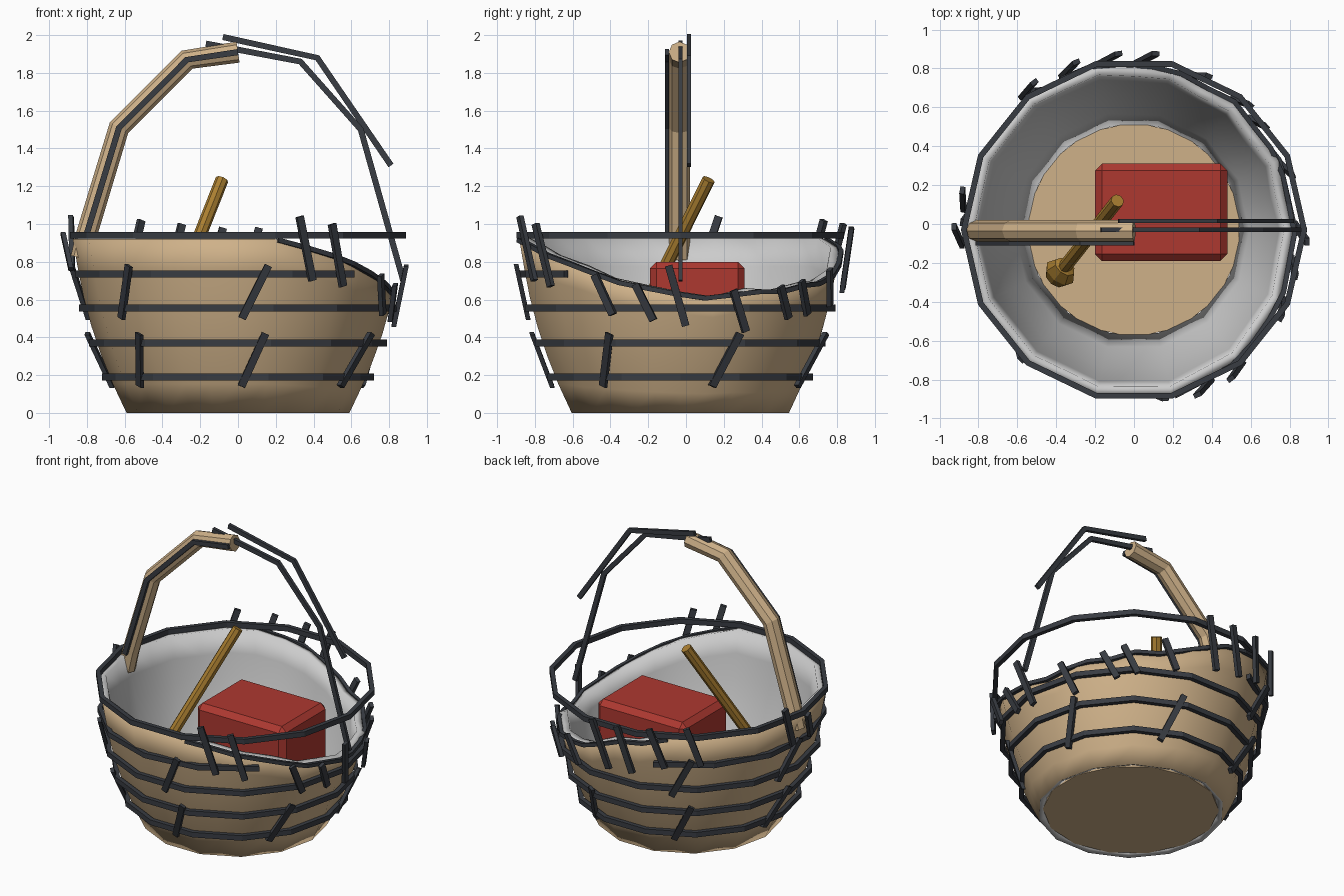
import bpy, bmesh
from math import sin, cos, radians, degrees, pi, tau
from mathutils import Vector

if "Cube" in bpy.data.objects:
    bpy.data.objects.remove(bpy.data.objects["Cube"])

CX, CY, N = 0.0, -0.03, 14

def material(name, rgb):
    m = bpy.data.materials.new(name)
    m.diffuse_color = (*rgb, 1)
    m.use_nodes = True
    m.node_tree.nodes["Principled BSDF"].inputs["Base Color"].default_value = m.diffuse_color
    return m

TAN = material("tan", (0.62, 0.44, 0.25))
GREY = material("grey", (0.55, 0.55, 0.53))
DARK = material("dark", (0.04, 0.045, 0.055))
RED = material("red", (0.42, 0.04, 0.03))
OCHRE = material("ochre", (0.40, 0.21, 0.03))

def lerp_table(table, v):
    for (a, p), (b, q) in zip(table, table[1:]):
        if v <= b:
            return p + (q - p) * max(0, (v - a) / (b - a))
    return table[-1][1]

PROFILE = [(0, .59), (.2, .685), (.4, .76), (.6, .815), (.75, .845), (.92, .875)]
BREAK = [(-75, .92), (-50, .82), (-38, .77), (-25, .70), (0, .63), (13, .605), (26, .65), (39, .64),
         (52, .68), (65, .69), (80, .76), (92, .85), (103, .87), (116, .92)]

def rim_height(deg):
    deg = (deg + 180) % 360 - 180
    return lerp_table(BREAK, deg)

def on_wall(deg, z, off=0.0):
    """Point on the 14-sided wall at an angle and height."""
    s = 360 / N
    local = radians((deg % s) - s / 2)
    r = (lerp_table(PROFILE, z) + off) * cos(pi / N) / cos(local)
    return Vector((CX + r * cos(radians(deg)), CY + r * sin(radians(deg)), z))

def make(name, bm, *mats):
    bmesh.ops.recalc_face_normals(bm, faces=bm.faces)
    me = bpy.data.meshes.new(name)
    bm.to_mesh(me)
    bm.free()
    ob = bpy.data.objects.new(name, me)
    bpy.context.collection.objects.link(ob)
    for m in mats:
        me.materials.append(m)
    return ob

def ribbon(name, pts, outs, w, d, mat=DARK, closed=False):
    """Flat strip: width w across the path, depth d along the outward direction."""
    bm = bmesh.new()
    rings, n = [], len(pts)
    for i, p in enumerate(pts):
        a = pts[(i - 1) % n] if closed or i else p
        b = pts[(i + 1) % n] if closed or i < n - 1 else p
        o = outs[i].normalized()
        side = (b - a).cross(o).normalized()
        rings.append([bm.verts.new(p + side * w / 2 * u + o * d / 2 * v)
                      for u, v in ((-1, -1), (1, -1), (1, 1), (-1, 1))])
    for i in range(n if closed else n - 1):
        r, s = rings[i], rings[(i + 1) % n]
        for k in range(4):
            bm.faces.new((r[k], r[(k + 1) % 4], s[(k + 1) % 4], s[k]))
    if not closed:
        bm.faces.new(rings[0])
        bm.faces.new(rings[-1])
    return make(name, bm, mat)

def radial(deg):
    return Vector((cos(radians(deg)), sin(radians(deg)), 0))

# Basket wall with broken rim
bm = bmesh.new()
COLS, ROWS = N * 2, 6
cols = []
for i in range(COLS):
    deg = 360 * i / COLS
    h = rim_height(deg)
    cols.append([bm.verts.new(on_wall(deg, h * j / ROWS)) for j in range(ROWS + 1)])
for i in range(COLS):
    a, b = cols[i], cols[(i + 1) % COLS]
    for j in range(ROWS):
        bm.faces.new((a[j], b[j], b[j + 1], a[j + 1]))
wall = make("basket_wall", bm, TAN, GREY)
if wall.data.polygons[0].normal.dot(wall.data.polygons[0].center) < 0:
    wall.data.flip_normals()
sol = wall.modifiers.new("thickness", 'SOLIDIFY')
sol.thickness, sol.offset = 0.05, -1
sol.material_offset = sol.material_offset_rim = 1
bpy.context.view_layer.objects.active = wall
wall.select_set(True)
bpy.ops.object.shade_smooth_by_angle(angle=radians(30))
wall.select_set(False)

# Basket floor
bm = bmesh.new()
bmesh.ops.create_cone(bm, cap_ends=True, segments=N, radius1=.555, radius2=.555, depth=.03)
bmesh.ops.translate(bm, verts=bm.verts, vec=(CX, CY, .025))
make("basket_floor", bm, TAN)

# Woven hoops
def hoop(name, z, off, start=0, end=360):
    closed = end - start == 360
    n = round((end - start) / (360 / N))
    degs = [start + (end - start) * i / n for i in range(n if closed else n + 1)]
    ribbon(name, [on_wall(a, z, off) for a in degs], [radial(a) for a in degs], .035, .03, closed=closed)

for i, z in enumerate((.19, .37, .555)):
    hoop(f"hoop_{i}", z, .025)
hoop("hoop_partial", .735, .03, 110, 315)
hoop("rim_hoop", .94, .0)

# Dark edging along the break
degs = [-76 + 192 * i / 18 for i in range(19)]
ribbon("broken_edge", [on_wall(a, rim_height(a) - .005, .01) for a in degs],
       [radial(a) for a in degs], .025, .025)

# Slanted weave slats
def slat(name, top, zt, bot, zb, off):
    pts = [on_wall(top, zt, off), on_wall(bot, zb, off)]
    ribbon(name, pts, [radial((top + bot) / 2)] * 2, .04, .025)

for k in range(7):
    a = -84 + k * 360 / 7
    slat(f"lower_slat_{k}", a + 4.5, .42, a - 4.5, .14, .04)
for k in (0, 4, 5, 6):
    a = -84 + k * 360 / 7
    slat(f"upper_slat_{k}", a + 4.5, .78, a - 4.5, .50, .04)

# Loose slats around the rim
LOOSE = [(-66, 1.04, .70), (-54, 1.0, .67), (-28, .73, .52), (-13, .68, .49), (-1, .78, .46),
         (22, .65, .43), (41, .67, .50), (50, .70, .52), (67, .76, .57), (86, .98, .64),
         (98, .98, .66), (112, 1.0, .72), (127, 1.02, .75), (170, 1.04, .76), (182, .95, .76)]
for i, (a, zt, zb) in enumerate(LOOSE):
    slat(f"loose_slat_{i}", a - 3, zt, a + 3, zb, .055)

# Broken half handle
path = [(-.83, .82), (-.80, .95), (-.63, 1.51), (-.27, 1.87), (0, 1.91)]
bm = bmesh.new()
rings = []
for i, (x, z) in enumerate(path):
    a, b = path[max(i - 1, 0)], path[min(i + 1, len(path) - 1)]
    t = Vector((b[0] - a[0], 0, b[1] - a[1])).normalized()
    nrm = Vector((-t.z, 0, t.x))
    rings.append([bm.verts.new(Vector((x, -.035, z)) + .056 * (nrm * cos(tau * k / 8) + Vector((0, 1, 0)) * sin(tau * k / 8)))
                  for k in range(8)])
for r, s in zip(rings, rings[1:]):
    for k in range(8):
        bm.faces.new((r[k], r[(k + 1) % 8], s[(k + 1) % 8], s[k]))
bm.faces.new(rings[0])
bm.faces.new(rings[-1])
make("handle", bm, TAN)

# Strips along the handle and across its missing half
def arch_strip(name, y, pts):
    ribbon(name, [Vector((x, y, z)) for x, z in pts], [Vector((0, 1, 0))] * len(pts), .032, .022)

arch_strip("handle_strip_front", -.1, path[1:])
arch_strip("handle_strip_middle", -.03, [(-.17, 1.955), (.33, 1.86), (.65, 1.5), (.875, .70)])
arch_strip("handle_strip_back", .015, [(-.08, 1.99), (.42, 1.88), (.81, 1.31)])

# Red parcel
bm = bmesh.new()
bmesh.ops.create_cube(bm, size=1)
bmesh.ops.scale(bm, vec=(.68, .50, .40), verts=bm.verts)
bmesh.ops.translate(bm, vec=(.14, .06, .60), verts=bm.verts)
bmesh.ops.bevel(bm, geom=bm.edges[:], offset=.035, segments=1, affect='EDGES')
make("parcel", bm, RED)

# Wooden spoon
low, high = Vector((-.38, -.25, .49)), Vector((-.085, .12, 1.235))
rot = (high - low).to_track_quat('Z', 'Y').to_matrix().to_4x4()
bm = bmesh.new()
bmesh.ops.create_cone(bm, cap_ends=True, segments=8, radius1=.035, radius2=.035, depth=(high - low).length)
bmesh.ops.transform(bm, matrix=rot, verts=bm.verts)
bmesh.ops.translate(bm, vec=(low + high) / 2, verts=bm.verts)
make("spoon_stick", bm, OCHRE)
bm = bmesh.new()
bmesh.ops.create_uvsphere(bm, u_segments=8, v_segments=4, radius=.085)
bmesh.ops.scale(bm, vec=(1, .7, 1.2), verts=bm.verts)
bmesh.ops.transform(bm, matrix=rot, verts=bm.verts)
bmesh.ops.translate(bm, vec=low, verts=bm.verts)
make("spoon_head", bm, OCHRE)
